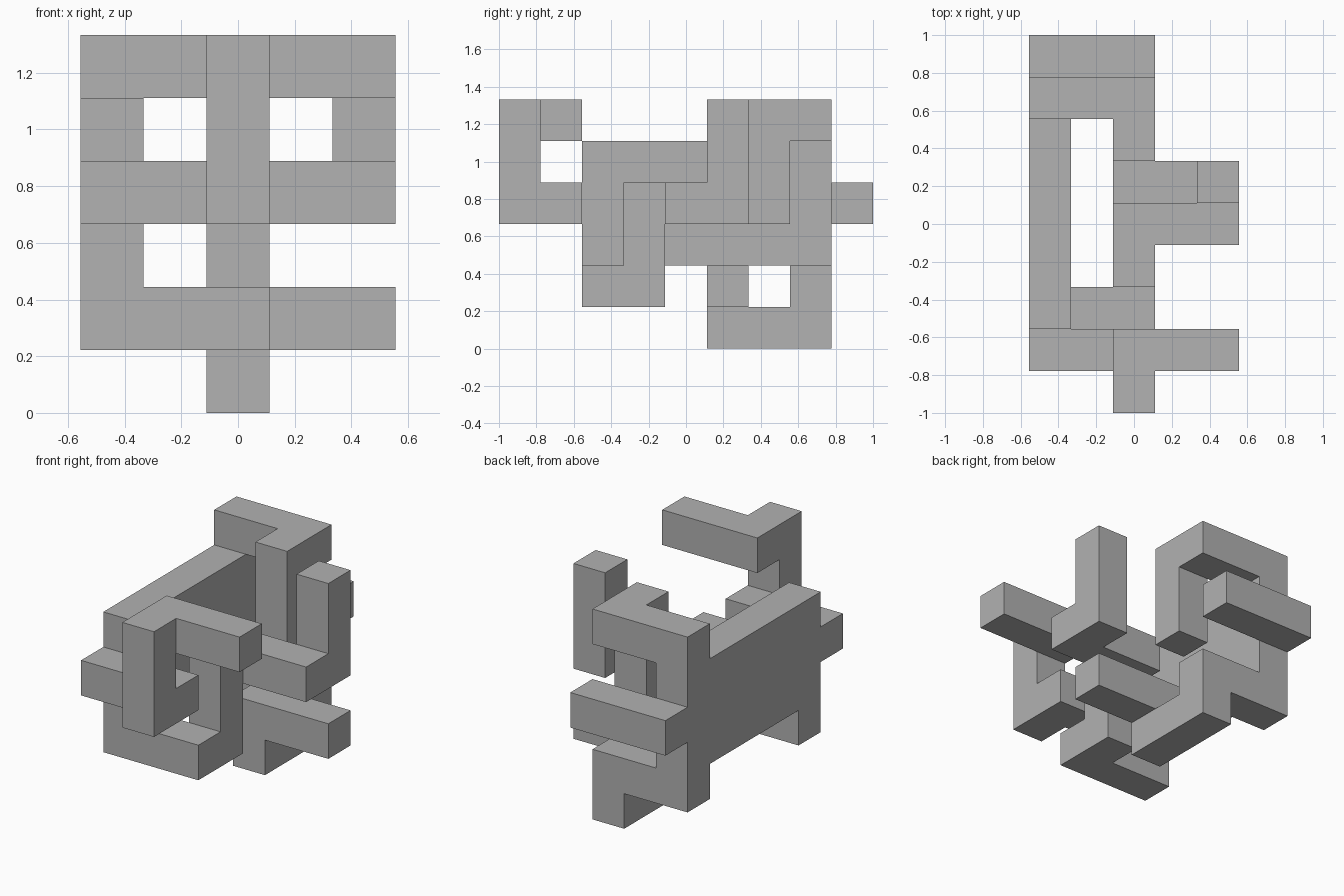
import bpy
import bmesh
from mathutils import Vector

cube = bpy.data.objects.get("Cube")
if cube:
    bpy.data.objects.remove(cube, do_unlink=True)

UNIT = 2 / 9
GRID = Vector((5, 9, 0))  # footprint in cells, used for centring

# One plain grey material
grey = bpy.data.materials.new("plain grey")
grey.use_nodes = True
grey.diffuse_color = (0.445, 0.445, 0.445, 1)
grey.node_tree.nodes["Principled BSDF"].inputs["Base Color"].default_value = grey.diffuse_color

# Square bars: first and last cell (inclusive) on the grid
bars = {
    "side_wall": ((0, 2, 2), (0, 7, 4)),
    "wall_front_foot": ((0, 2, 1), (0, 2, 1)),
    "wall_back_foot": ((0, 7, 1), (0, 7, 1)),
    "back_top_bar": ((0, 7, 5), (2, 7, 5)),
    "back_hanging_post": ((2, 6, 3), (2, 6, 5)),
    "back_outer_bar": ((0, 8, 3), (2, 8, 3)),
    "back_low_bar": ((1, 7, 1), (2, 7, 1)),
    "bottom_runner": ((2, 5, 0), (2, 7, 0)),
    "low_arm": ((2, 5, 1), (4, 5, 1)),
    "front_low_bar": ((1, 2, 1), (2, 2, 1)),
    "inner_post": ((2, 3, 1), (2, 3, 3)),
    "middle_arm": ((2, 4, 3), (4, 4, 3)),
    "side_post": ((4, 5, 3), (4, 5, 5)),
    "front_bar": ((0, 1, 3), (2, 1, 3)),
    "front_post": ((2, 0, 3), (2, 0, 5)),
    "front_top_arm": ((2, 1, 5), (4, 1, 5)),
}


def cells_of(low, high):
    spans = [range(a, b + 1) for a, b in zip(low, high)]
    return {(x, y, z) for x in spans[0] for y in spans[1] for z in spans[2]}


cells = set()
for low, high in bars.values():
    cells |= cells_of(low, high)

# Skin only the exposed cell sides, so the bars form one solid piece
bm = bmesh.new()
corners = {}


def corner(point):
    key = tuple(round(c) for c in point)
    if key not in corners:
        corners[key] = bm.verts.new((Vector(key) - GRID / 2) * UNIT)
    return corners[key]


for cell in sorted(cells):
    centre = Vector(cell) + Vector((0.5, 0.5, 0.5))
    for axis in range(3):
        for sign in (-1, 1):
            normal = Vector((0, 0, 0))
            normal[axis] = sign
            if tuple(round(c) for c in Vector(cell) + normal) in cells:
                continue
            u = Vector((0, 0, 0))
            u[(axis + 1) % 3] = 0.5
            v = normal.cross(u)
            middle = centre + normal / 2
            bm.faces.new([corner(middle + p) for p in (-u - v, u - v, u + v, v - u)])

# Merge flat neighbours into clean large faces
bmesh.ops.dissolve_limit(bm, angle_limit=0.01, verts=bm.verts[:], edges=bm.edges[:])

mesh = bpy.data.meshes.new("interlocking_bars")
bm.to_mesh(mesh)
bm.free()
mesh.materials.append(grey)
bpy.context.collection.objects.link(bpy.data.objects.new("interlocking_bars", mesh))
